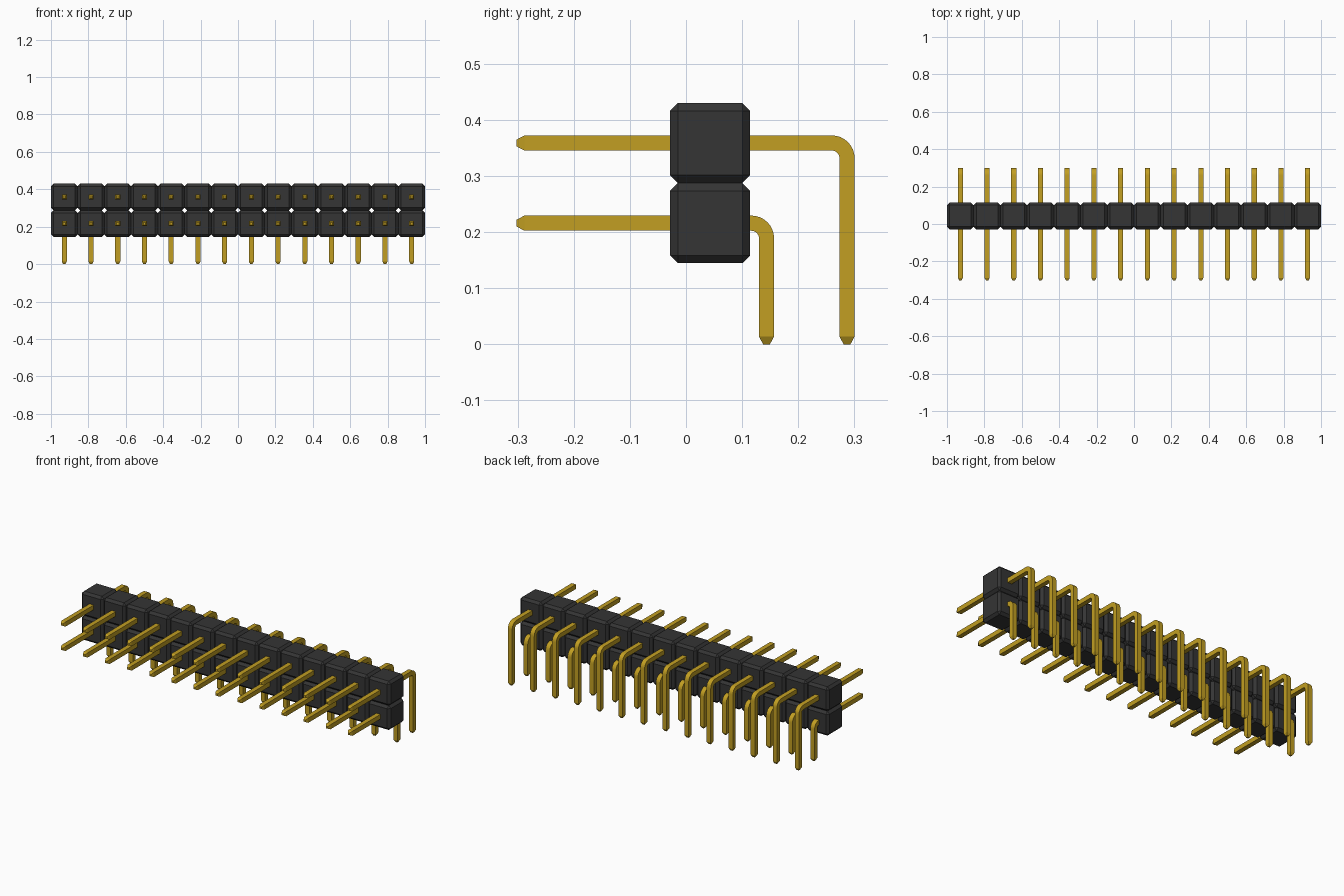
import bpy, bmesh, math
from mathutils import Vector, Matrix

if "Cube" in bpy.data.objects:
    bpy.data.objects.remove(bpy.data.objects["Cube"], do_unlink=True)

COLUMNS = 14
PITCH = 2 / COLUMNS
FIRST_X = -1 + PITCH / 2
BODY_Y = 0.043          # centre of the housing in depth
CHAMFER = 0.014
HALF = 0.0135           # half the pin thickness
TIP_HALF, TIP_LENGTH = 0.006, 0.014
BEND = 0.027            # bend radius along the pin centre line
FRONT_Y = -0.302


def make_material(name, rgb, roughness):
    mat = bpy.data.materials.new(name)
    mat.use_nodes = True
    mat.diffuse_color = (*rgb, 1)
    bsdf = next(n for n in mat.node_tree.nodes if n.type == 'BSDF_PRINCIPLED')
    bsdf.inputs["Base Color"].default_value = (*rgb, 1)
    bsdf.inputs["Roughness"].default_value = roughness
    return mat


def add_row(name, bm, mat, angle=20):
    """Turn a bmesh into an object repeated across all columns."""
    bmesh.ops.recalc_face_normals(bm, faces=bm.faces)
    mesh = bpy.data.meshes.new(name)
    bm.to_mesh(mesh)
    bm.free()
    mesh.materials.append(mat)
    mesh.shade_smooth()
    mesh.set_sharp_from_angle(angle=math.radians(angle))
    obj = bpy.data.objects.new(name, mesh)
    obj.location.x = FIRST_X
    bpy.context.collection.objects.link(obj)
    array = obj.modifiers.new("columns", 'ARRAY')
    array.count = COLUMNS
    array.use_relative_offset = False
    array.use_constant_offset = True
    array.constant_offset_displace = (PITCH, 0, 0)


def housing_row(name, z, mat):
    """Chamfered cubes, one around each pin."""
    bm = bmesh.new()
    bmesh.ops.create_cube(bm, size=PITCH, matrix=Matrix.Translation((0, BODY_Y, z)))
    bmesh.ops.bevel(bm, geom=bm.edges[:], offset=CHAMFER, segments=1,
                    affect='EDGES', clamp_overlap=True)
    add_row(name, bm, mat)


def pin_row(name, z, back_y, mat, steps=8):
    """Square pins running back, bending down, with tapered ends."""
    # Each section: y, z, bend angle, half thickness
    sections = [(FRONT_Y, z, 0, TIP_HALF), (FRONT_Y + TIP_LENGTH, z, 0, HALF)]
    for i in range(steps + 1):
        a = math.pi / 2 * i / steps
        sections.append((back_y - BEND + BEND * math.sin(a),
                         z - BEND + BEND * math.cos(a), a, HALF))
    sections += [(back_y, TIP_LENGTH, math.pi / 2, HALF),
                 (back_y, 0, math.pi / 2, TIP_HALF)]

    bm = bmesh.new()
    rings = []
    for y, pz, a, h in sections:
        outward = Vector((0, math.sin(a), math.cos(a)))
        rings.append([bm.verts.new(Vector((sx * h, y, pz)) + outward * (sz * h))
                      for sx, sz in ((-1, -1), (1, -1), (1, 1), (-1, 1))])
    for r, s in zip(rings, rings[1:]):
        for k in range(4):
            n = (k + 1) % 4
            bm.faces.new((r[k], r[n], s[n], s[k]))
    bm.faces.new(rings[0])
    bm.faces.new(rings[-1])
    add_row(name, bm, mat)


black = make_material("black plastic", (0.035, 0.035, 0.035), 0.6)
gold = make_material("gold metal", (0.54, 0.345, 0.016), 0.5)

# Lower and upper rows: height, and depth of the downward leg
for level, z, leg_y in (("lower", 0.216, 0.1435), ("upper", 0.216 + PITCH, 0.287)):
    housing_row(level + "_housing", z, black)
    pin_row(level + "_pins", z, leg_y, gold)
